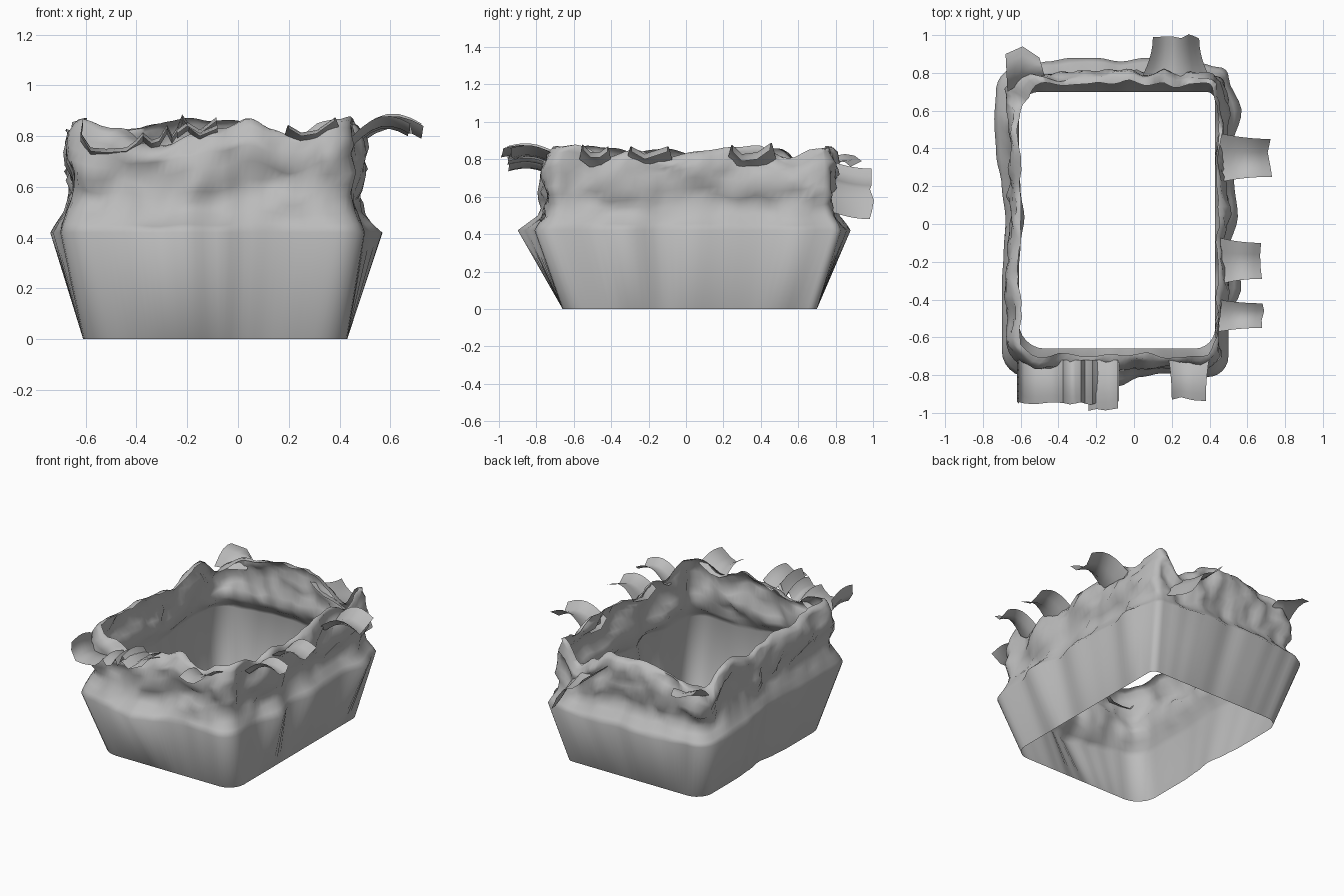
import bpy, bmesh, math
from mathutils import Vector, noise

if "Cube" in bpy.data.objects:
    bpy.data.objects.remove(bpy.data.objects["Cube"])

GREY = bpy.data.materials.new("mid_grey")
GREY.diffuse_color = (.5, .5, .5, 1)
GREY.use_nodes = True
GREY.node_tree.nodes["Principled BSDF"].inputs["Base Color"].default_value = GREY.diffuse_color


def finish(name, bm, angle):
    me = bpy.data.meshes.new(name)
    bm.to_mesh(me)
    bm.free()
    me.materials.append(GREY)
    ob = bpy.data.objects.new(name, me)
    bpy.context.collection.objects.link(ob)
    bpy.ops.object.select_all(action='DESELECT')
    ob.select_set(True)
    bpy.context.view_layer.objects.active = ob
    bpy.ops.object.shade_smooth_by_angle(angle=math.radians(angle))
    return ob


def sheet(name, rows, closed, angle):
    bm = bmesh.new()
    vs = [[bm.verts.new(p) for p in row] for row in rows]
    n = len(rows[0])
    for a, b in zip(vs, vs[1:]):
        for i in range(n if closed else n - 1):
            j = (i + 1) % n
            bm.faces.new((a[i], a[j], b[j], b[i]))
    return finish(name, bm, angle)


def sample(vals, f):
    # smooth lookup in evenly spaced values
    k = min(int(f * (len(vals) - 1)), len(vals) - 2)
    t = f * (len(vals) - 1) - k
    t = t * t * (3 - 2 * t)
    return vals[k] * (1 - t) + vals[k + 1] * t


SIDE, CORNER = 34, 6


def along(table):
    # per-side values -> one value per ring vertex
    out = []
    for s in range(4):
        out += [sample(table[s], i / SIDE) for i in range(SIDE)]
        a, b = table[s][-1], table[(s + 1) % 4][0]
        out += [a + (b - a) * i / CORNER for i in range(CORNER)]
    return out


RADII = (.14, .11, .05, .11)  # front left, front right, back right, back left


def ring(x0, x1, y0, y1):
    # rounded rectangle, counter-clockwise from the front left: (point, normal)
    cs = [(x0, y0, 1, 1), (x1, y0, -1, 1), (x1, y1, -1, -1), (x0, y1, 1, -1)]
    cs = [Vector((x + sx * r, y + sy * r)) for (x, y, sx, sy), r in zip(cs, RADII)]
    out = []
    for s in range(4):
        e = (s + 1) % 4
        ang = -math.pi / 2 + s * math.pi / 2
        nrm = Vector((math.cos(ang), math.sin(ang)))
        a, b = cs[s] + nrm * RADII[s], cs[e] + nrm * RADII[e]
        out += [(a.lerp(b, i / SIDE), nrm) for i in range(SIDE)]
        for i in range(CORNER):
            t = ang + math.pi / 2 * i / CORNER
            d = Vector((math.cos(t), math.sin(t)))
            out.append((cs[e] + d * RADII[e], d))
    return out


# side order: front, right, back, left
BULGE = along([
    [0, .03, .06, .09, .05, 0, -.02, -.01, 0],
    [0, 0, .07, 0, .05, .03, .02, .07, 0],
    [0, .03, .05, .05, .03, .05, .05, .03, 0],
    [.03, .04, .03, 0, -.02, -.01, 0, 0, 0]])
BASE = along([[0, 0], [0, 0], [0, 0], [0, 0, 0, -.01, -.03, -.01, 0, 0, 0]])
RIM = along([
    [-.03, -.08, -.1, -.05, -.03, 0, -.03, -.06, 0],
    [.02, -.04, 0, -.05, -.01, 0, 0, -.06, 0],
    [0, -.14, -.08, 0, 0, 0, 0, -.03, -.05],
    [-.12, 0, 0, -.06, -.03, -.01, -.02, 0, .02]])

# z, x0, x1, y0, y1, bulge share, crumple amount
LEVELS = [
    (0, -.61, .43, -.66, .70, 0, 0),
    (.42, -.70, .50, -.81, .83, 1, 0),
    (.455, -.69, .485, -.79, .82, .7, .008),
    (.50, -.67, .465, -.765, .79, .4, .02),
    (.55, -.655, .46, -.75, .775, .3, .032),
    (.60, -.655, .46, -.745, .775, .25, .036),
    (.65, -.665, .465, -.75, .785, .25, .038),
    (.70, -.665, .465, -.75, .79, .25, .04),
    (.75, -.665, .465, -.75, .79, .25, .04),
    (.79, -.665, .465, -.75, .79, .25, .04),
    (.83, -.65, .465, -.74, .785, .2, .038),
    (.855, -.635, .46, -.725, .77, .1, .033),
    (.862, -.605, .445, -.70, .745, 0, .03)]

# flared lower wall and crumpled upper wall
rows = []
for z, x0, x1, y0, y1, share, amp in LEVELS:
    row = []
    for i, (p, d) in enumerate(ring(x0, x1, y0, y1)):
        q = Vector((p.x * 5, p.y * 5, z * 8))
        crease = .35 - abs(noise.noise(q * 1.3 + Vector((5, 1, 9)))) * 2
        off = BULGE[i] * share + amp * (noise.noise(q) + .6 * crease)
        off += amp * .4 * noise.noise(q * 2.5)
        if z == 0:
            off += BASE[i]
        up = max(0, (z - .42) / .44)
        zz = z + RIM[i] * up + amp * .8 * noise.noise(q * 1.6 + Vector((7, 3, 1)))
        row.append((p.x + d.x * off, p.y + d.y * off, zz))
    rows.append(row)
sheet("crumpled_wall", rows, True, 100)


def flap(name, section, axis, start, end, arch=.03, drop=.05, flare=0):
    # ragged strip: (across, z) section pushed outwards along an axis
    steps, rows = 6, []
    mid = sum(a for a, z in section) / len(section)
    for k in range(steps + 1):
        t = k / steps
        row = []
        for a, z in section:
            tip = end + .025 * noise.noise(Vector((a * 19, z * 7, 3))) * t
            o = start + (tip - start) * t
            w = mid + (a - mid) * (1 + flare * (1 - t) ** 2)
            h = z - drop * (1 - t) ** 2 + arch * math.sin(math.pi * t)
            row.append((w, o, h) if axis == 'y' else (o, w, h))
        rows.append(row)
    sheet(name, rows, False, 70)


# torn flaps along the front
flap("front_left_flap",
     [(-.61, .86), (-.62, .80), (-.58, .74), (-.52, .735), (-.44, .74), (-.40, .77),
      (-.375, .80), (-.34, .77), (-.31, .78), (-.28, .83), (-.26, .79), (-.24, .82),
      (-.22, .87), (-.19, .83), (-.15, .80), (-.08, .83)],
     'y', -.72, -.95, .02, .02)
flap("front_middle_flap", [(-.24, .81), (-.2, .84), (-.15, .81), (-.085, .86)],
     'y', -.72, -.985, .02, .02)
flap("front_right_flap", [(.20, .83), (.25, .80), (.31, .81), (.38, .86)],
     'y', -.71, -.93, .02, .03, .2)

# torn flaps along the right
flap("right_back_flap", [(.25, .84), (.30, .79), (.38, .80), (.45, .85)],
     'x', .45, .725, .05, .05, .3)
flap("right_middle_flap", [(-.29, .84), (-.22, .80), (-.16, .82), (-.10, .84)],
     'x', .45, .67, .04, .05, .3)
flap("right_front_flap", [(-.55, .85), (-.51, .81), (-.46, .81), (-.42, .84)],
     'x', .45, .68, .04, .05, .3)

# large curled sheet at the back
flap("back_flap",
     [(.10, .75), (.13, .71), (.17, .675), (.21, .66), (.25, .64), (.29, .58),
      (.32, .52), (.345, .48)],
     'y', .75, .993, .0, -.05, .6)

# pointed scrap folded over at the back left corner
scrap = []
for k in range(5):
    t = k / 4
    a = Vector((-.67, .70, .74)).lerp(Vector((-.68, .90, .82)), t)
    b = Vector((-.59, .75, .72)).lerp(Vector((-.59, .94, .79)), t)
    c = Vector((-.47, .77, .74)).lerp(Vector((-.50, .88, .76)), t)
    lift = Vector((0, 0, .04 * math.sin(math.pi * t)))
    scrap.append([a + lift, (a + b) / 2 + lift, b + lift, (b + c) / 2 + lift, c + lift])
sheet("back_left_scrap", scrap, False, 70)
